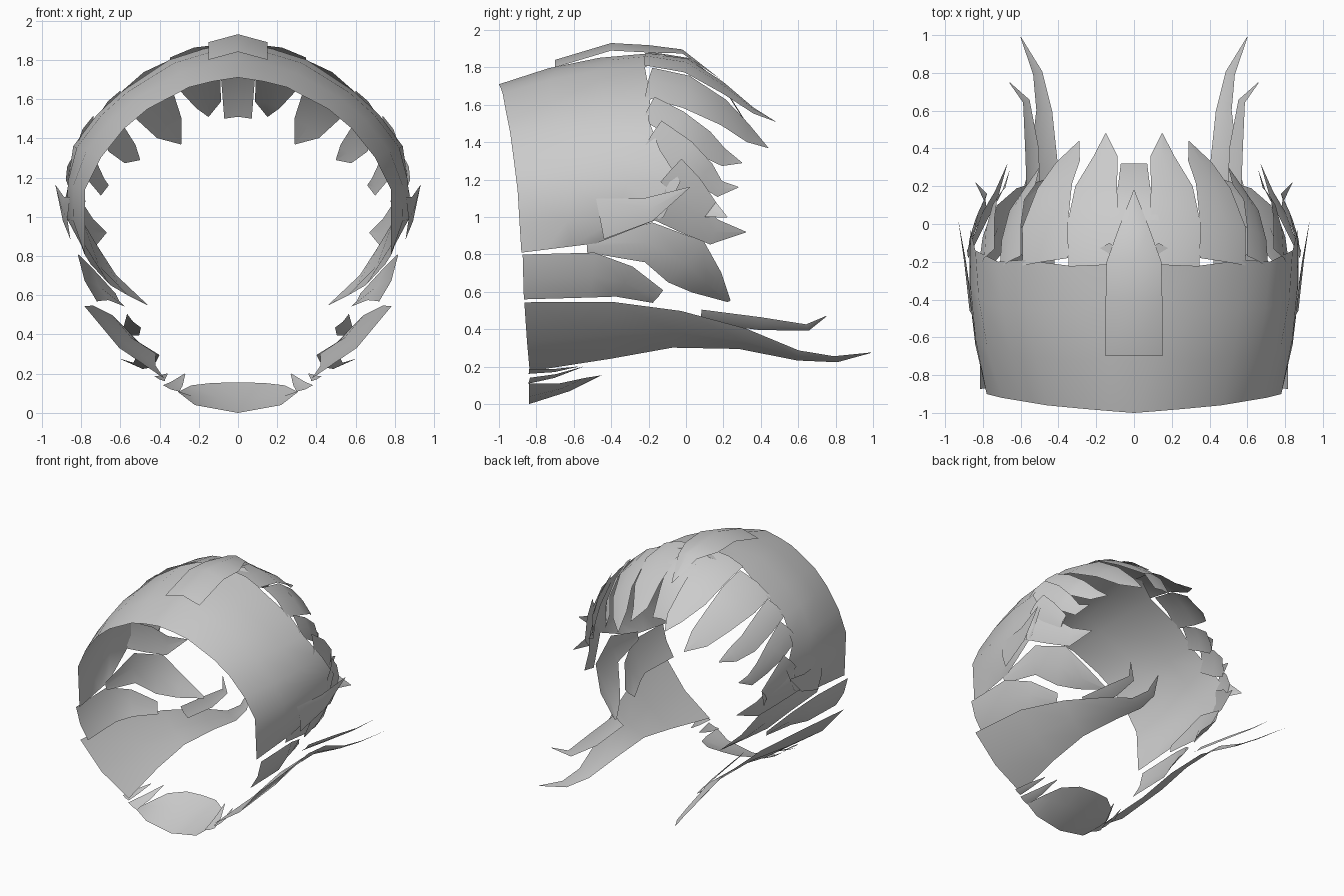
import bpy, math
from mathutils import Vector as V


def finish(name, verts, faces, mirror=True):
    me = bpy.data.meshes.new(name)
    me.from_pydata([tuple(v) for v in verts], [], faces)
    ob = bpy.data.objects.new(name, me)
    bpy.context.collection.objects.link(ob)
    if mirror:
        m = ob.modifiers.new("mirror", 'MIRROR')
        m.use_clip = True
        m.merge_threshold = 0.002
    bpy.ops.object.select_all(action='DESELECT')
    ob.select_set(True)
    bpy.context.view_layer.objects.active = ob
    bpy.ops.object.shade_smooth_by_angle(angle=math.radians(40))
    return ob


def outward(p):
    # direction away from the front-to-back axis of the hood
    return V((p.x, 0, p.z - 1.0)).normalized()


def loft(rows):
    n = len(rows[0])
    verts = [p for r in rows for p in r]
    faces = [(j * n + i, j * n + i + 1, (j + 1) * n + i + 1, (j + 1) * n + i)
             for j in range(len(rows) - 1) for i in range(n - 1)]
    return verts, faces


def lock(name, path, mirror=True, arch=0.14):
    # tapered, gently arched hair ribbon: path of (x, y, z, half width)
    pts = [V(p[:3]) for p in path]
    rows = []
    for i, p in enumerate(pts):
        tan = (pts[min(i + 1, len(pts) - 1)] - pts[max(i - 1, 0)]).normalized()
        out = outward(p)
        side = tan.cross(out).normalized()
        w = max(path[i][3], 0.002)
        rows.append([p - side * w, p + out * w * arch, p + side * w])
    finish(name, *loft(rows), mirror=mirror)


# upper cap: front rim swept back to the ring where the locks begin
rim = [V(p) for p in [(0, -1, 1.71), (.13, -.99, 1.69), (.25, -.98, 1.66),
                      (.46, -.96, 1.55), (.58, -.94, 1.45), (.70, -.92, 1.30),
                      (.78, -.90, 1.14), (.78, -.89, .97), (.78, -.88, .81)]]
ring = [V(p) for p in [(0, -.2, 1.875), (.13, -.1, 1.87), (.35, -.22, 1.80),
                       (.59, -.19, 1.64), (.72, -.2, 1.52), (.84, -.14, 1.36),
                       (.865, -.03, 1.19), (.87, -.12, 1.0), (.80, -.48, .86)]]
rows = []
for t in (0, .33, .67, 1):
    rows.append([a.lerp(b, t) + outward(a) * (.14 * t * (1 - t) if a.z > .85 else 0)
                 for a, b in zip(rim, ring)])
finish("upper_cap", *loft(rows))

# crest and centre back lock
lock("crest_lock", [(0, -.70, 1.80, .15), (0, -.4, 1.89, .15), (0, -.2, 1.88, .145),
                    (0, -.02, 1.875, .08), (0, .18, 1.74, 0)], False, .27)
lock("centre_lock", [(0, -.2, 1.865, .14), (0, .03, 1.83, .13),
                     (0, .2, 1.69, .085), (0, .32, 1.50, .07)], False)

# locks fanning from crown to side
crown = {
    "crown_lock": [(.22, -.22, 1.845, .13), (.22, 0, 1.81, .14), (.20, .2, 1.69, .115),
                   (.15, .36, 1.57, .065), (.15, .48, 1.51, 0)],
    "crown_outer_lock": [(.47, -.2, 1.72, .145), (.47, 0, 1.67, .15), (.42, .2, 1.56, .115),
                         (.35, .33, 1.45, .08), (.29, .44, 1.37, 0)],
    "temple_lock": [(.655, -.2, 1.58, .09), (.65, -.05, 1.50, .09), (.62, .1, 1.395, .08),
                    (.55, .2, 1.32, .055), (.50, .30, 1.29, 0)],
    "upper_side_lock": [(.78, -.18, 1.44, .10), (.77, -.02, 1.33, .095), (.74, .1, 1.23, .07),
                        (.69, .18, 1.15, .045), (.66, .28, 1.16, 0)],
    "middle_side_lock": [(.86, -.08, 1.25, .085), (.83, .02, 1.15, .08),
                         (.78, .13, 1.04, .05), (.84, .22, 1.0, 0)],
    "rear_side_lock": [(.87, -.14, 1.08, .10), (.80, .02, 1.0, .095),
                       (.73, .15, .92, .07), (.67, .32, .92, 0)],
    "flared_lock": [(.855, -.46, .99, .11), (.89, -.2, 1.04, .065), (.93, .02, 1.16, 0)],
    "drooping_lock": [(.79, -.53, .84, .03), (.77, -.2, .865, .11), (.69, .0, .76, .15),
                      (.59, .11, .65, .10), (.46, .23, .55, .01)],
}
# lower side strands, meeting edge to edge at the rim
lower = {
    "cheek_strand": [(.765, -.87, .68, .13), (.765, -.5, .69, .13),
                     (.70, -.33, .655, .10), (.60, -.15, .575, .05)],
    "long_strand": [(.58, -.85, .36, .275), (.58, -.40, .395, .22), (.53, -.05, .40, .15),
                    (.475, .3, .35, .095), (.475, .6, .26, .05), (.51, .8, .24, .03),
                    (.60, .99, .275, 0)],
    "long_strand_branch": [(.53, .08, .47, .05), (.54, .4, .43, .05),
                           (.57, .65, .41, .025), (.66, .75, .47, 0)],
    "chin_spike": [(.34, -.84, .125, .045), (.31, -.70, .15, .03), (.27, -.55, .20, 0)],
    "chin_outer_spike": [(.40, -.84, .175, .03), (.39, -.70, .18, .02), (.36, -.58, .20, 0)],
}
for name, path in {**crown, **lower}.items():
    lock(name, path)

# chin flap curling up behind the lower rim
chin = [[V(p) for p in r] for r in (
    [(0, -.84, 0), (.11, -.84, .02), (.22, -.84, .04), (.31, -.84, .11)],
    [(0, -.62, .07), (.11, -.63, .08), (.23, -.66, .085), (.305, -.76, .11)],
    [(0, -.45, .155), (.13, -.46, .153), (.24, -.54, .14), (.30, -.68, .11)])]
finish("chin_flap", *loft(chin))
